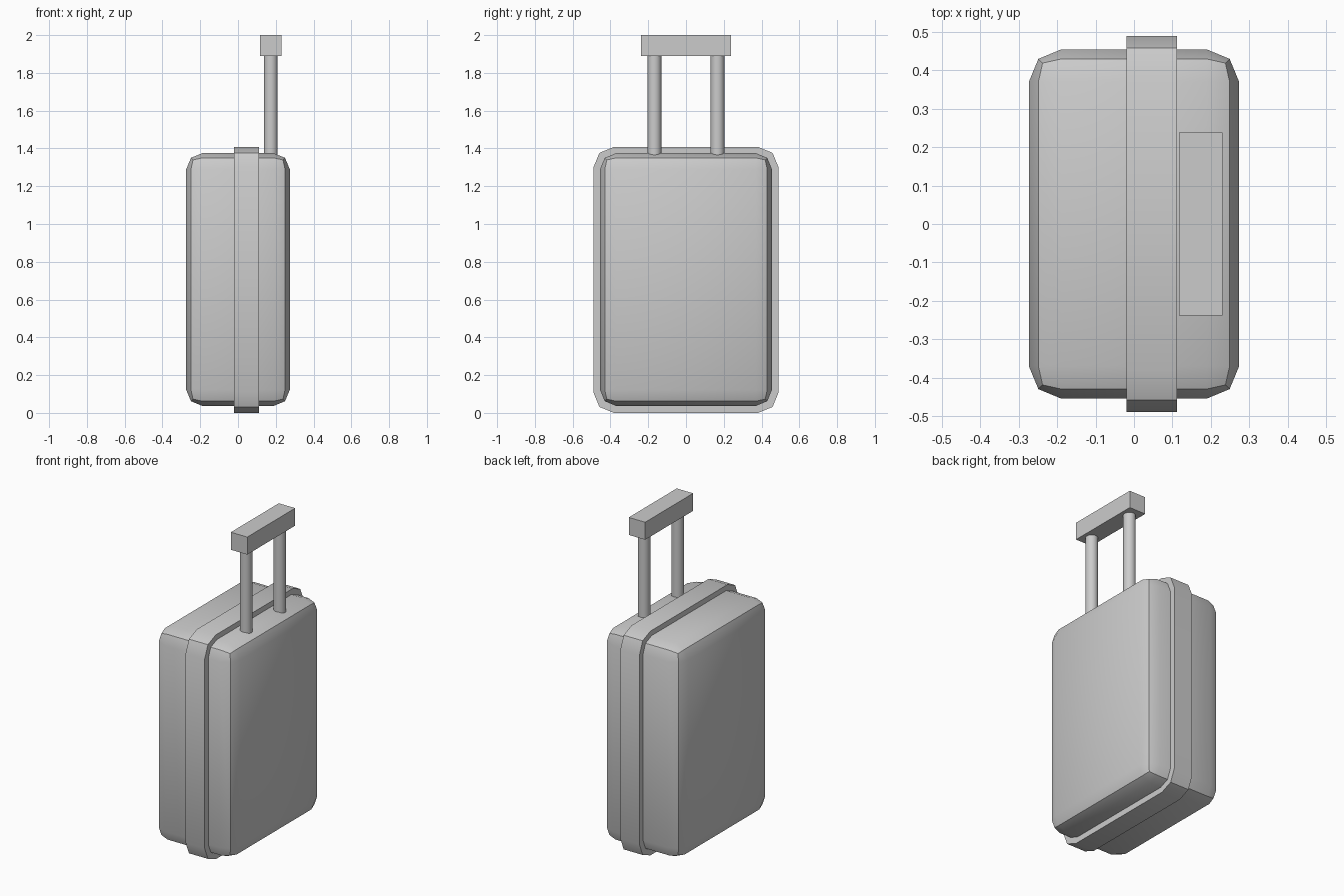
import bpy, bmesh, math
from mathutils import Vector

if "Cube" in bpy.data.objects:
    bpy.data.objects.remove(bpy.data.objects["Cube"])


def finish(name, bm):
    bmesh.ops.recalc_face_normals(bm, faces=bm.faces[:])
    mesh = bpy.data.meshes.new(name)
    bm.to_mesh(mesh)
    bm.free()
    obj = bpy.data.objects.new(name, mesh)
    bpy.context.collection.objects.link(obj)
    bpy.ops.object.select_all(action='DESELECT')
    obj.select_set(True)
    bpy.context.view_layer.objects.active = obj
    bpy.ops.object.shade_smooth_by_angle(angle=math.radians(30))
    return obj


def box(name, lo, hi, bevel=0.0, along_x_only=False):
    lo, hi = Vector(lo), Vector(hi)
    bm = bmesh.new()
    bmesh.ops.create_cube(bm, size=1)
    for v in bm.verts:
        v.co = (lo + hi) / 2 + v.co * (hi - lo)
    if bevel:
        edges = [e for e in bm.edges if not along_x_only
                 or abs(e.verts[0].co.x - e.verts[1].co.x) > 1e-4]
        bmesh.ops.bevel(bm, geom=edges, offset=bevel, offset_type='OFFSET',
                        segments=2, profile=0.5, affect='EDGES')
    return finish(name, bm)


def post(name, x, y, z0, z1, radius):
    bm = bmesh.new()
    bmesh.ops.create_cone(bm, cap_ends=True, segments=32, radius1=radius,
                          radius2=radius, depth=z1 - z0)
    bmesh.ops.translate(bm, verts=bm.verts[:], vec=(x, y, (z0 + z1) / 2))
    return finish(name, bm)


# Rounded case shell
box("case_body", (-0.274, -0.455, 0.037), (0.274, 0.455, 1.375), bevel=0.085)

# Raised band running around the case
box("case_band", (-0.02, -0.49, 0.0), (0.112, 0.49, 1.408), bevel=0.108,
    along_x_only=True)

# Telescopic handle: two posts and a grip
for side, y in (("left", -0.167), ("right", 0.167)):
    post("handle_post_" + side, 0.174, y, 1.3, 1.9, 0.036)
box("handle_grip", (0.117, -0.238, 1.89), (0.231, 0.238, 2.0))
